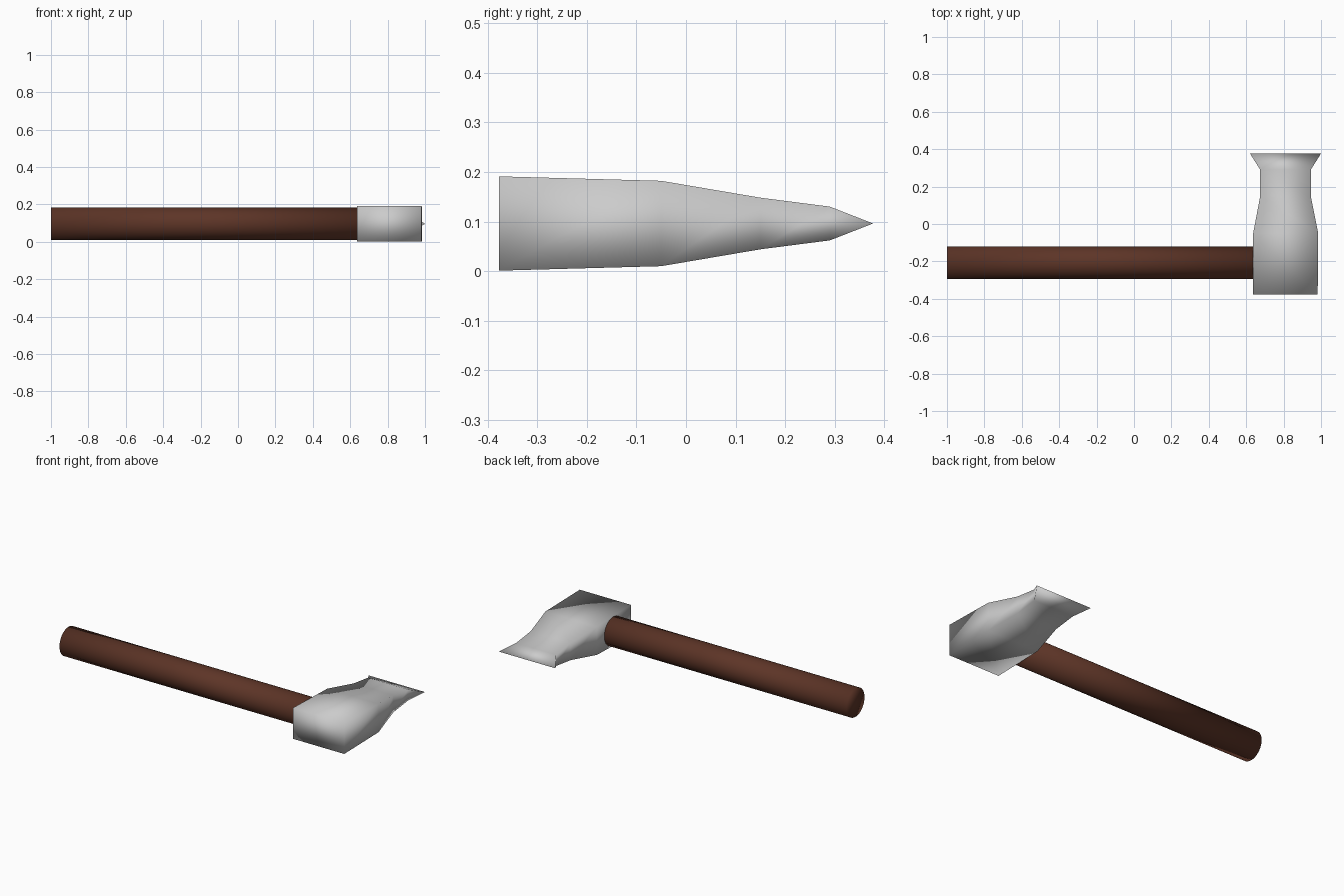
import bpy, bmesh
from math import pi

if "Cube" in bpy.data.objects:
    bpy.data.objects.remove(bpy.data.objects["Cube"])


def finish(bm, name, color=None):
    bmesh.ops.recalc_face_normals(bm, faces=bm.faces)
    for f in bm.faces:
        f.smooth = True
    me = bpy.data.meshes.new(name)
    bm.to_mesh(me)
    bm.free()
    ob = bpy.data.objects.new(name, me)
    bpy.context.collection.objects.link(ob)
    if color:
        mat = bpy.data.materials.new(name + "_wood")
        mat.diffuse_color = color
        mat.use_nodes = True
        mat.node_tree.nodes["Principled BSDF"].inputs["Base Color"].default_value = mat.diffuse_color
        me.materials.append(mat)
    return ob


# Hammer head: rectangular sections lofted along y (y, x min, x max, half height)
CZ = 0.096
sections = [
    (-0.377, 0.637, 0.982, 0.095),
    (-0.05, 0.637, 0.985, 0.086),
    (0.15, 0.675, 0.945, 0.052),
    (0.29, 0.675, 0.945, 0.034),
]
bm = bmesh.new()
rings = [[bm.verts.new((x, y, CZ + z)) for x, z in
          ((a, -h), (b, -h), (b, h), (a, h))] for y, a, b, h in sections]
bm.faces.new(rings[0])
for r, s in zip(rings, rings[1:]):
    for i in range(4):
        j = (i + 1) % 4
        bm.faces.new((r[i], r[j], s[j], s[i]))

# Flared wedge closing to a sharp edge
l = bm.verts.new((0.62, 0.377, CZ))
r = bm.verts.new((1.0, 0.377, CZ))
a, b, c, d = rings[-1]
bm.faces.new((a, b, r, l))
bm.faces.new((c, d, l, r))
bm.faces.new((b, c, r))
bm.faces.new((d, a, l))
finish(bm, "hammer_head")

# Round wooden handle running into the head
bpy.ops.mesh.primitive_cylinder_add(
    vertices=32, radius=0.087, depth=1.75, end_fill_type='TRIFAN',
    location=(-0.125, -0.208, CZ), rotation=(0, pi / 2, 0))
handle = bpy.context.object
handle.name = "handle"
bpy.ops.object.shade_smooth()
wood = bpy.data.materials.new("wood")
wood.diffuse_color = (0.11, 0.035, 0.02, 1)
wood.use_nodes = True
wood.node_tree.nodes["Principled BSDF"].inputs["Base Color"].default_value = wood.diffuse_color
handle.data.materials.append(wood)
